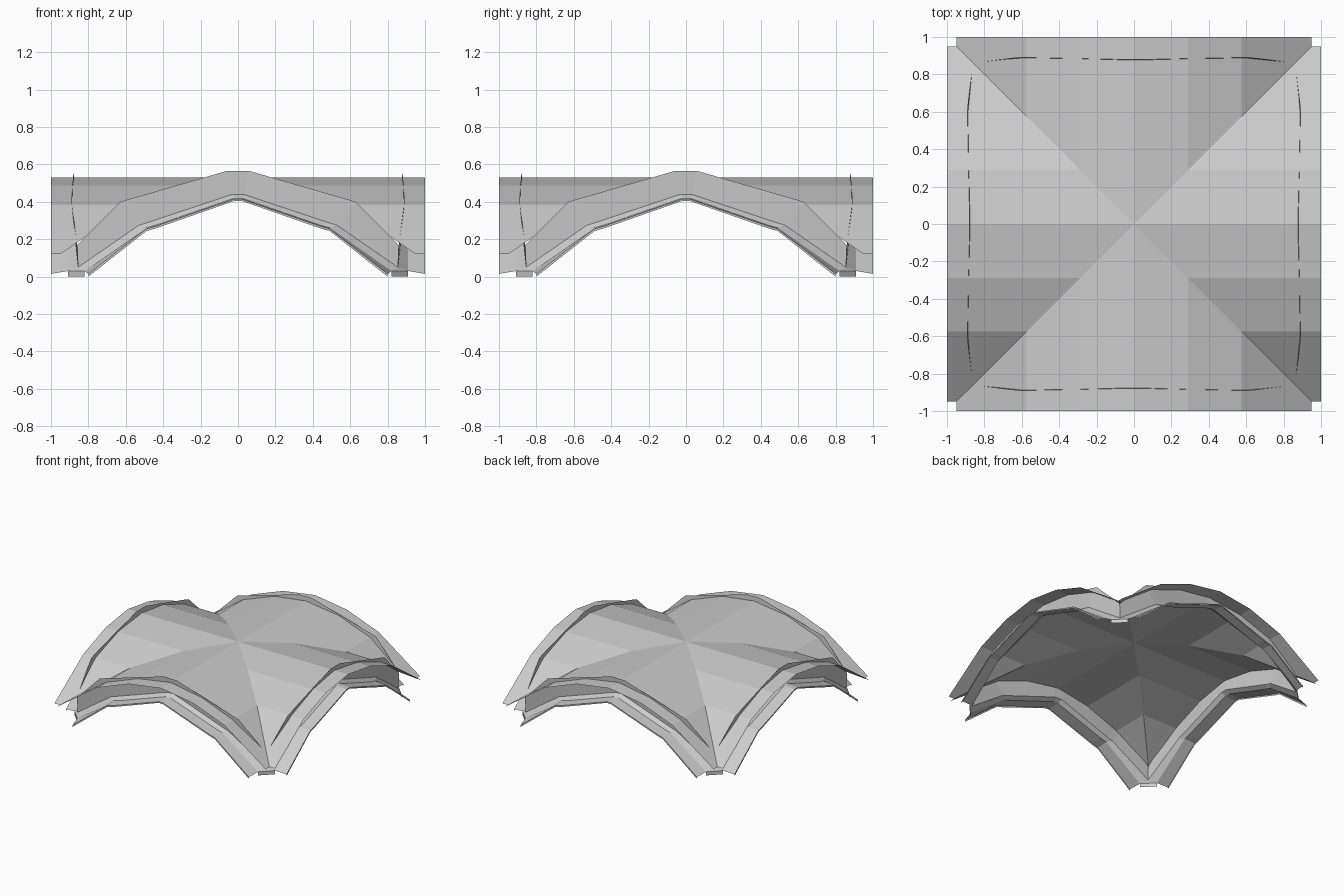
import bpy, bmesh
from math import pi
from mathutils import Matrix, Vector

if "Cube" in bpy.data.objects:
    bpy.data.objects.remove(bpy.data.objects["Cube"])


def finish(name, quarter_faces):
    """Repeat one quarter's faces four times about z and make an object."""
    bm = bmesh.new()
    for k in range(4):
        rot = Matrix.Rotation(k * pi / 2, 3, 'Z')
        for face in quarter_faces:
            bm.faces.new([bm.verts.new(rot @ Vector(p)) for p in face])
    bmesh.ops.remove_doubles(bm, verts=bm.verts, dist=0.0005)
    bmesh.ops.recalc_face_normals(bm, faces=bm.faces)
    # Open sheets: make the outside face upwards / outwards
    if sum(f.normal.dot(f.calc_center_median()) for f in bm.faces) < 0:
        bmesh.ops.reverse_faces(bm, faces=bm.faces)
    mesh = bpy.data.meshes.new(name)
    bm.to_mesh(mesh)
    bm.free()
    obj = bpy.data.objects.new(name, mesh)
    bpy.context.collection.objects.link(obj)
    return obj


def mirror(p):
    return (-p[0], p[1], p[2])


# Cross vault roof: faceted barrel strips cut along the diagonals
arch = [(0.0, 0.53), (0.29, 0.487), (0.575, 0.382), (0.95, 0.12)]
faces = []
for (a, za), (b, zb) in zip(arch, arch[1:]):
    for s in (-1, 1):
        faces.append([(s * a, -a, za), (s * a, -1, za), (s * b, -1, zb), (s * b, -b, zb)])
finish("vault_roof", faces)

# Edge arch trim: rows of (x, y, z) along half the arch, from wall top to lip
rows = [
    [(0.06, -0.88, 0.565), (0.58, -0.89, 0.415), (0.63, -0.89, 0.40), (0.86, -0.86, 0.17)],
    [(0.03, -0.87, 0.44), (0.48, -0.88, 0.29), (0.53, -0.88, 0.275), (0.855, -0.855, 0.05)],
    [(0.02, -0.905, 0.42), (0.44, -0.905, 0.275), (0.49, -0.905, 0.262), (0.82, -0.91, 0.03)],
    [(0.02, -1.0, 0.415), (0.44, -1.0, 0.27), (0.49, -1.0, 0.256), (0.80, -1.0, 0.015)],
    [(0.02, -1.0, 0.405), (0.44, -1.0, 0.258), (0.49, -1.0, 0.244), (0.80, -1.0, 0.0)],
]
faces = []
for upper, lower in zip(rows, rows[1:]):
    u = [mirror(p) for p in reversed(upper)] + upper
    v = [mirror(p) for p in reversed(lower)] + lower
    for i in range(len(u) - 1):
        faces.append([u[i], u[i + 1], v[i + 1], v[i]])

# Corner feet closing the gap between neighbouring arches
heel, front = rows[1][-1], rows[2][-1]
side = (-front[1], -front[0], front[2])
faces.append([heel, front, side])
faces.append([front, side, (side[0], side[1], 0), (front[0], front[1], 0)])
finish("edge_arches", faces)
